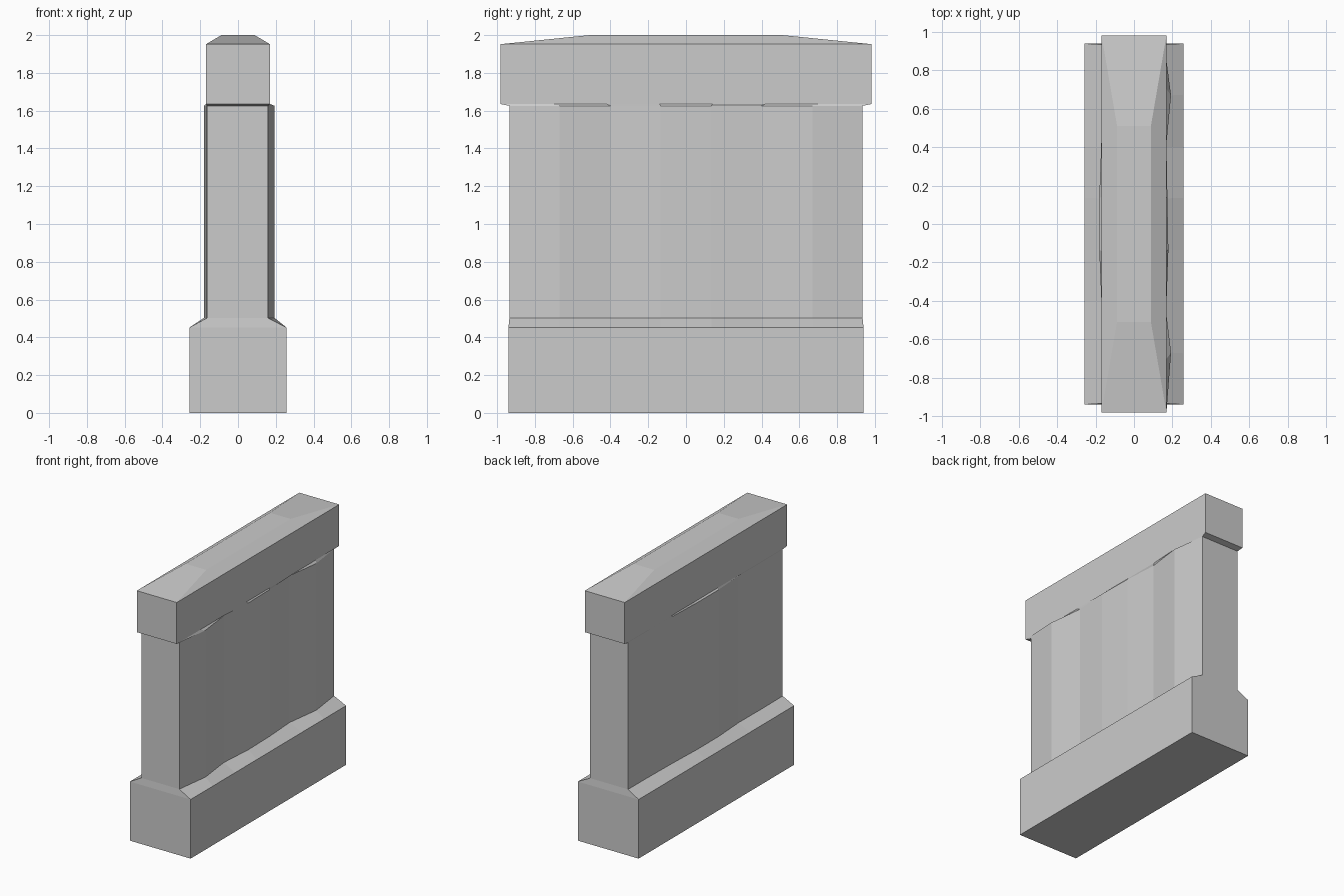
import bpy, bmesh

if "Cube" in bpy.data.objects:
    bpy.data.objects.remove(bpy.data.objects["Cube"])

# Shared cross-section: eight stations along y, wavy left and right faces
Y = [-0.935, -0.67, -0.40, -0.134, 0.134, 0.40, 0.67, 0.935]
RIGHT = [0.158, 0.193, 0.160, 0.179, 0.174, 0.157, 0.193, 0.158]
LEFT = [-0.164, -0.166, -0.164, -0.181, -0.181, -0.171, -0.166, -0.164]


def wavy(z):
    return ([(x, y, z) for x, y in zip(RIGHT, Y)]
            + [(x, y, z) for x, y in reversed(list(zip(LEFT, Y)))])


def rect(hx, hy, z):
    ys = [y / Y[-1] * hy for y in Y]
    return [(hx, y, z) for y in ys] + [(-hx, y, z) for y in reversed(ys)]


def loft(name, rings, bottom=False, top=False):
    bm = bmesh.new()
    loops = [[bm.verts.new(p) for p in ring] for ring in rings]
    for a, b in zip(loops, loops[1:]):
        n = len(a)
        for i in range(n):
            j = (i + 1) % n
            bm.faces.new((a[i], a[j], b[j], b[i]))
    if bottom:
        bm.faces.new(loops[0][::-1])
    if top:
        bm.faces.new(loops[-1])
    mesh = bpy.data.meshes.new(name)
    bm.to_mesh(mesh)
    bm.free()
    obj = bpy.data.objects.new(name, mesh)
    bpy.context.collection.objects.link(obj)
    return obj


# Base plinth, sloping in to meet the panel
loft("base", [rect(0.257, 0.94, 0), rect(0.257, 0.94, 0.452), wavy(0.503)], bottom=True)

# Uneven wall panel
loft("panel", [wavy(0.503), wavy(1.626)])

# Cap stone with small underside lip and hipped top
loft("cap", [wavy(1.626), rect(0.169, 0.982, 1.635), rect(0.169, 0.982, 1.952),
             rect(0.088, 0.51, 2.0)], top=True)
